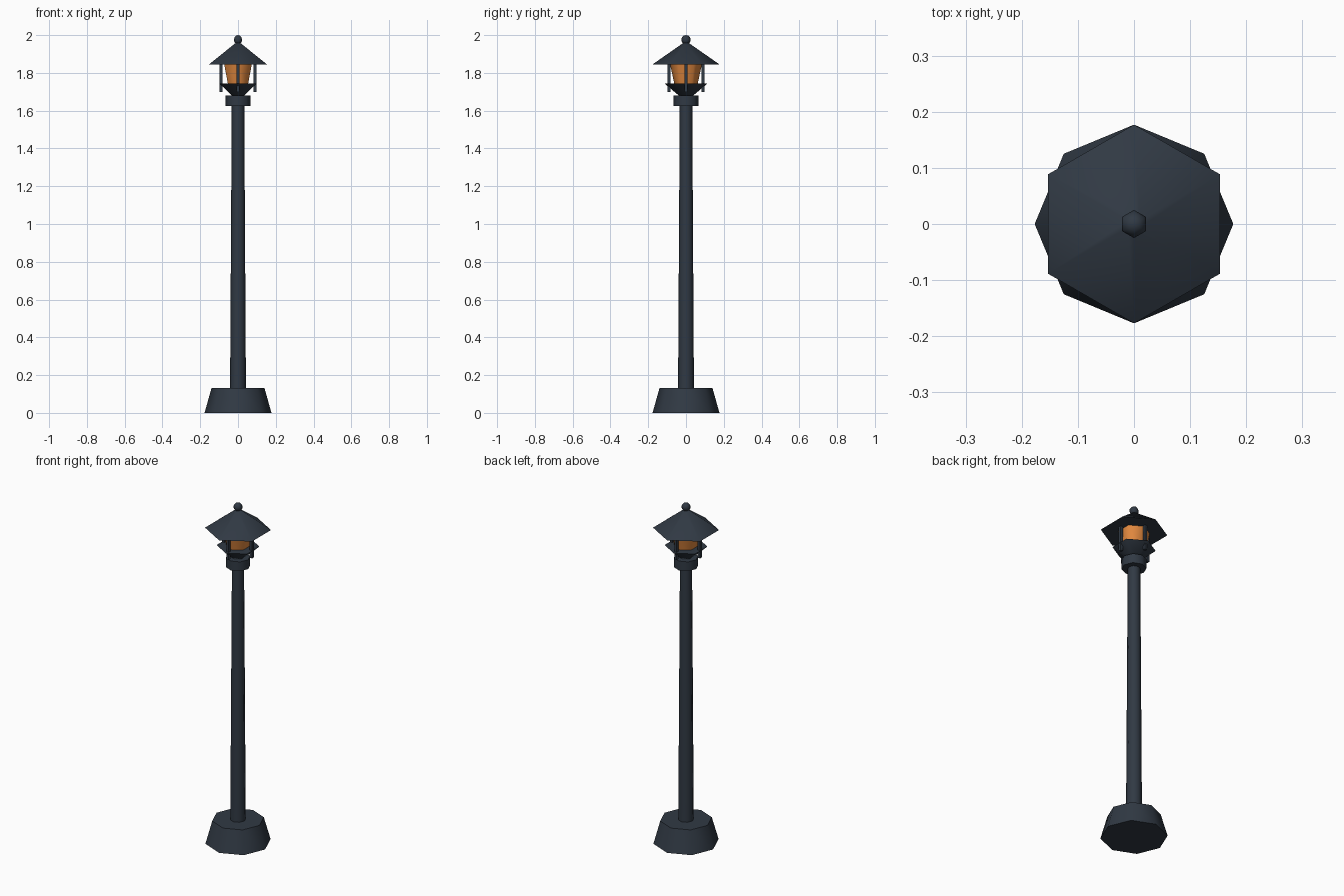
import bpy
from math import pi, radians, cos, sin

cube = bpy.data.objects.get("Cube")
if cube:
    bpy.data.objects.remove(cube, do_unlink=True)


def material(name, color):
    m = bpy.data.materials.new(name)
    m.use_nodes = True
    m.diffuse_color = (*color, 1)
    m.node_tree.nodes["Principled BSDF"].inputs["Base Color"].default_value = (*color, 1)
    return m


iron = material("dark slate iron", (0.030, 0.041, 0.057))
amber = material("amber glass", (0.76, 0.25, 0.05))


def finish(name, mat):
    ob = bpy.context.object
    ob.name = name
    ob.data.materials.append(mat)
    bpy.ops.object.transform_apply(location=False, rotation=True, scale=True)
    bpy.ops.object.shade_smooth_by_angle(angle=radians(62))
    return ob


def frustum(name, sides, r1, r2, z1, z2, mat, turn=0):
    bpy.ops.mesh.primitive_cone_add(vertices=sides, radius1=r1, radius2=r2, depth=z2 - z1,
                                    location=(0, 0, (z1 + z2) / 2), rotation=(0, 0, turn))
    return finish(name, mat)


# Octagonal foot, tapering pole and collar
frustum("base", 8, 0.177, 0.14, 0, 0.132, iron)
frustum("pole", 8, 0.042, 0.033, 0.13, 1.64, iron)
frustum("collar", 8, 0.066, 0.066, 1.625, 1.68, iron)

# Hexagonal lantern, corners toward front and back
frustum("lantern_dish", 6, 0.038, 0.115, 1.68, 1.745, iron)
frustum("lantern_glass", 6, 0.062, 0.085, 1.744, 1.848, amber)
frustum("roof", 6, 0.177, 0.012, 1.845, 1.96, iron)

# Four upright bars around the glass
for i, side in enumerate(("left", "back", "right", "front")):
    a = i * pi / 2
    bpy.ops.mesh.primitive_cube_add(size=1, location=(0.09 * cos(a), 0.09 * sin(a), 1.775))
    bpy.context.object.scale = (0.016, 0.016, 0.15)
    finish("bar_" + side, iron)

# Finial ball
bpy.ops.mesh.primitive_uv_sphere_add(segments=6, ring_count=6, radius=0.025,
                                     location=(0, 0, 1.975))
finish("finial", iron)
